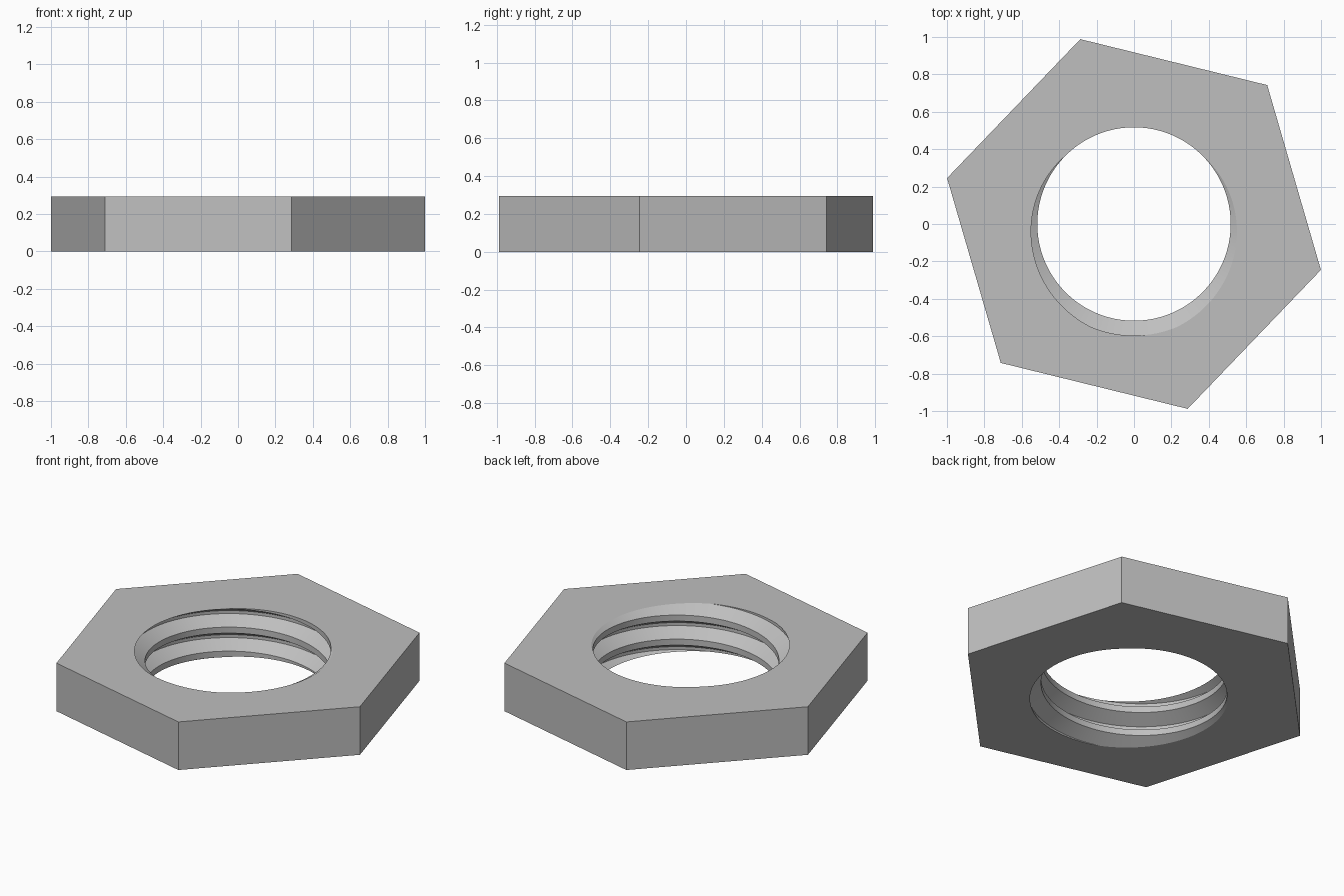
import bpy, bmesh, math

cube = bpy.data.objects.get("Cube")
if cube:
    bpy.data.objects.remove(cube, do_unlink=True)

HEIGHT = 0.295
PITCH = HEIGHT / 2
CREST = 0.517                      # inner radius of the thread
ROOT = CREST + 0.541 * PITCH       # outer radius of the thread
HEX_RADIUS = 1.029
HEX_TURN = math.radians(-13.8)
STEPS = 128

# One pitch of the thread: (height in pitches, radius), centred on the root flat
profile = [(-1 / 16, ROOT), (1 / 16, ROOT), (3 / 8, CREST), (5 / 8, CREST)]

bm = bmesh.new()

# Helical thread surface, longer than the nut
columns = []
for k in range(STEPS):
    angle = 2 * math.pi * k / STEPS - math.pi / 2
    columns.append([
        bm.verts.new((r * math.cos(angle), r * math.sin(angle),
                      HEIGHT + PITCH * (turn + h + k / STEPS)))
        for turn in range(-5, 3) for h, r in profile])
rows = len(columns[0])
for k in range(STEPS):
    last = k == STEPS - 1
    a, b = columns[k], columns[(k + 1) % STEPS]
    shift = len(profile) if last else 0     # the seam climbs by one pitch
    for j in range(rows - 1 - shift):
        bm.faces.new((a[j], a[j + 1], b[j + 1 + shift], b[j + shift]))

# Trim the thread flush with the bottom and top
for z, direction in ((0, -1), (HEIGHT, 1)):
    bmesh.ops.bisect_plane(bm, geom=bm.verts[:] + bm.edges[:] + bm.faces[:],
                           plane_co=(0, 0, z), plane_no=(0, 0, direction),
                           clear_outer=True)
bmesh.ops.remove_doubles(bm, verts=bm.verts[:], dist=1e-5)
rims = [[e for e in bm.edges if e.is_boundary
         and all(abs(v.co.z - z) < 1e-4 for v in e.verts)] for z in (0, HEIGHT)]

# Six flat outer sides
rings = [[bm.verts.new((HEX_RADIUS * math.cos(HEX_TURN + i * math.pi / 3),
                        HEX_RADIUS * math.sin(HEX_TURN + i * math.pi / 3), z))
          for i in range(6)] for z in (0, HEIGHT)]
low, high = rings
for i in range(6):
    n = (i + 1) % 6
    bm.faces.new((low[i], low[n], high[n], high[i]))

# Flat bottom and top around the threaded hole
for ring, rim in zip(rings, rims):
    outline = [bm.edges.get((ring[i], ring[(i + 1) % 6])) for i in range(6)]
    bmesh.ops.triangle_fill(bm, edges=outline + rim, use_beauty=True,
                            normal=(0, 0, 1))
bmesh.ops.recalc_face_normals(bm, faces=bm.faces[:])

mesh = bpy.data.meshes.new("threaded_hex_nut")
bm.to_mesh(mesh)
bm.free()
nut = bpy.data.objects.new("threaded_hex_nut", mesh)
bpy.context.collection.objects.link(nut)

# Plain grey metal
grey = bpy.data.materials.new("plain_grey")
grey.use_nodes = True
colour = (0.52, 0.52, 0.52, 1)
grey.diffuse_color = colour
for node in grey.node_tree.nodes:
    if node.type == "BSDF_PRINCIPLED":
        node.inputs["Base Color"].default_value = colour
mesh.materials.append(grey)

bpy.ops.object.select_all(action="DESELECT")
nut.select_set(True)
bpy.context.view_layer.objects.active = nut
bpy.ops.object.shade_smooth_by_angle(angle=math.radians(20))
